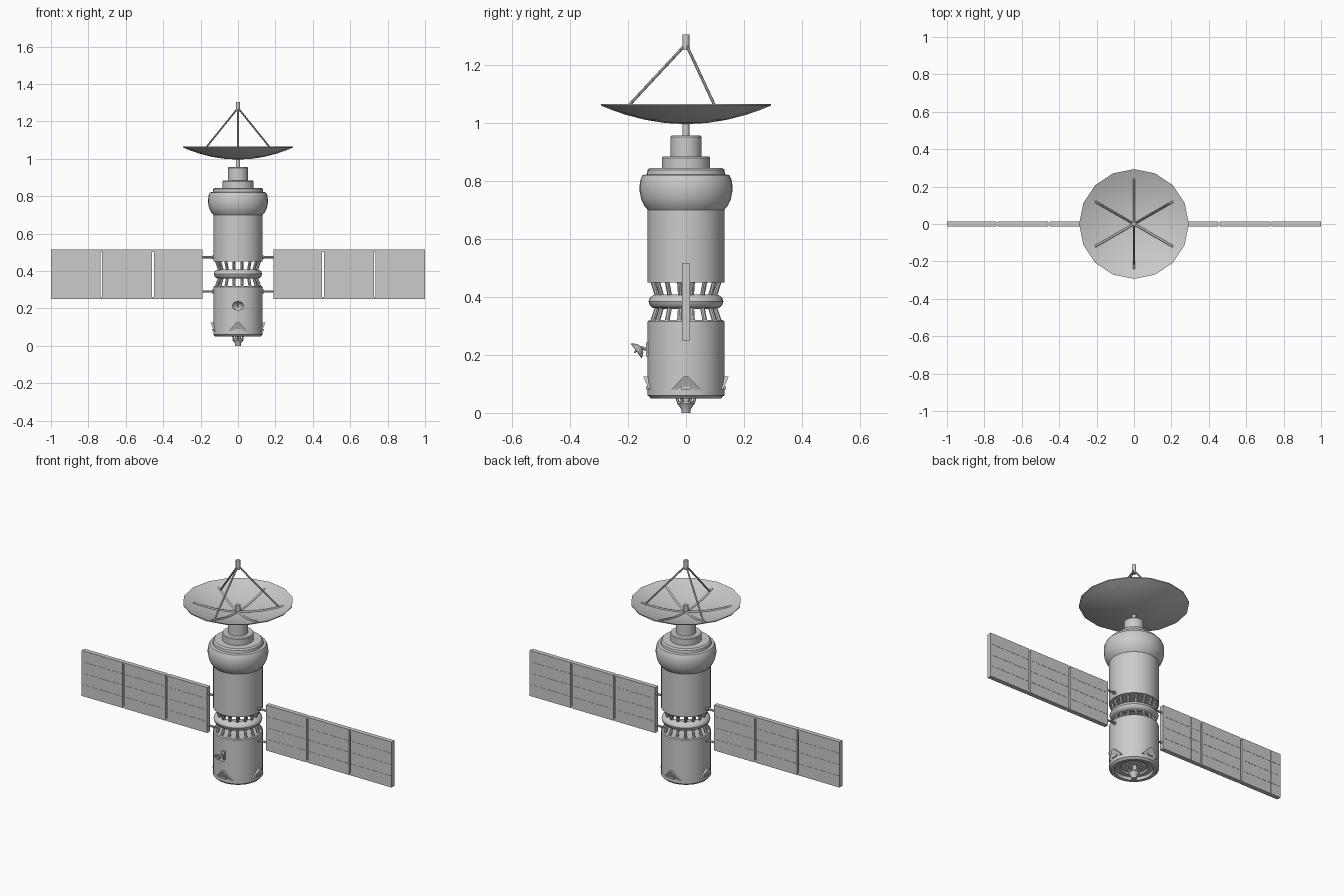
import bpy, bmesh
from math import sin, cos, pi, radians
from mathutils import Vector, Matrix

if "Cube" in bpy.data.objects:
    bpy.data.objects.remove(bpy.data.objects["Cube"])


def finish(name, bm, smooth=True):
    bmesh.ops.recalc_face_normals(bm, faces=bm.faces)
    me = bpy.data.meshes.new(name)
    bm.to_mesh(me)
    bm.free()
    ob = bpy.data.objects.new(name, me)
    bpy.context.collection.objects.link(ob)
    if smooth:
        bpy.ops.object.select_all(action='DESELECT')
        ob.select_set(True)
        bpy.context.view_layer.objects.active = ob
        bpy.ops.object.shade_smooth_by_angle(angle=radians(32))
    return ob


def lathe(name, profile, n=32, closed=False, matrix=None):
    """Turn (radius, z) points around the z axis."""
    bm = bmesh.new()
    rings = []
    for r, z in profile:
        if r == 0:
            rings.append([bm.verts.new((0, 0, z))] * n)
        else:
            rings.append([bm.verts.new((r * cos(2 * pi * i / n), r * sin(2 * pi * i / n), z))
                          for i in range(n)])
    pairs = list(zip(rings, rings[1:]))
    if closed:
        pairs.append((rings[-1], rings[0]))
    for a, b in pairs:
        for i in range(n):
            j = (i + 1) % n
            quad = list(dict.fromkeys((a[i], a[j], b[j], b[i])))
            if len(quad) > 2:
                bm.faces.new(quad)
    if matrix:
        bm.transform(matrix)
    return finish(name, bm)


def rods(name, segments, r, n=8):
    bm = bmesh.new()
    for a, b in segments:
        a, b = Vector(a), Vector(b)
        d = b - a
        m = Matrix.Translation((a + b) / 2) @ d.to_track_quat('Z', 'Y').to_matrix().to_4x4()
        bmesh.ops.create_cone(bm, cap_ends=True, segments=n, radius1=r, radius2=r,
                              depth=d.length, matrix=m)
    return finish(name, bm)


def boxes(name, items):
    """Each item is (x0, x1, y0, y1, z0, z1)."""
    bm = bmesh.new()
    for x0, x1, y0, y1, z0, z1 in items:
        m = (Matrix.Translation(((x0 + x1) / 2, (y0 + y1) / 2, (z0 + z1) / 2))
             @ Matrix.Diagonal((x1 - x0, y1 - y0, z1 - z0, 1)))
        bmesh.ops.create_cube(bm, size=1, matrix=m)
    return finish(name, bm, False)


def polar(r, deg, z):
    return (r * cos(radians(deg)), r * sin(radians(deg)), z)


# Main hull: lower module with recessed base, upper module with bulged head
lathe("lower_hull", [(0, .075), (.07, .075), (.075, .066), (.098, .066), (.103, .05), (.122, .05),
                     (.128, .058), (.132, .06), (.132, .315), (.127, .32), (0, .32)])
lathe("upper_hull", [(0, .45), (.132, .45), (.132, .70), (.145, .716), (.155, .738), (.16, .765),
                     (.16, .785), (.157, .805), (.15, .82), (.135, .823), (.133, .838),
                     (.125, .845), (0, .845)])
lathe("head_collar", [(0, .84), (.083, .84), (.083, .88), (.079, .885), (0, .885)])
lathe("head_cap", [(0, .88), (.053, .88), (.053, .952), (.049, .957), (0, .957)])
lathe("dish_stem", [(0, .95), (.012, .95), (.012, 1.003), (0, 1.003)], 12)

# Open truss waist with a rounded ring between the modules
lathe("waist_ring", [(.100 + .029 * cos(t * pi / 6), .384 + .025 * sin(t * pi / 6))
                     for t in range(12)], closed=True)
truss = []
for i in range(16):
    a = (i + .5) * 22.5
    truss.append((polar(.118, a, .455), polar(.099, a, .398)))
    truss.append((polar(.118, a, .315), polar(.099, a, .370)))
rods("waist_truss", truss, .008)

# Main dish
def dish_z(r):
    return 1.0 + .064 * (r / .293) ** 2


radii = [0, .07, .14, .21, .26, .293]
lathe("main_dish", [(r, dish_z(r) - .004) for r in radii]
      + [(r, dish_z(r) + .001) for r in reversed(radii)], 16)

# Curved ribs lying in the dish
ribs = bpy.data.curves.new("dish_ribs", 'CURVE')
ribs.dimensions = '3D'
ribs.bevel_depth = .006
ribs.bevel_resolution = 1
ribs.use_fill_caps = True
for k in range(6):
    sp = ribs.splines.new('POLY')
    sp.points.add(6)
    for i, p in enumerate(sp.points):
        r = .01 + .23 * i / 6
        p.co = (*polar(r, 30 + 60 * k, dish_z(r) + .003), 1)
bpy.context.collection.objects.link(bpy.data.objects.new("dish_ribs", ribs))

# Feed tripod
rods("feed_struts", [((0, 0, 1.272), polar(.22, a, dish_z(.22))) for a in (30, 150, 270)], .005)
rods("feed_head", [((0, 0, 1.252), (0, 0, 1.305))], .012, 12)
rods("dish_centre_post", [((0, 0, .998), (0, 0, 1.045))], .012, 12)

# Docking probe under the base
lathe("probe_tip", [(0, .04), (.027, .04), (.03, .032), (.016, .012), (.015, 0), (0, 0)], 12)
rods("probe_core", [((0, 0, .03), (0, 0, .08))], .016, 12)
rods("probe_legs", [(polar(.04, 60 * k + 30, .078), polar(.025, 60 * k + 30, .032))
                    for k in range(6)], .005, 6)

# Triangular thruster fairings around the base
bm = bmesh.new()
nozzles = bmesh.new()
for k in range(4):
    rot = Matrix.Rotation(k * pi / 2, 4, 'Z')
    inner = [bm.verts.new(rot @ Vector(p)) for p in
             ((.115, -.052, .08), (.115, .052, .08), (.115, .008, .125), (.115, -.008, .125))]
    outer = [bm.verts.new(rot @ Vector(p)) for p in
             ((.128, -.052, .08), (.128, .052, .08), (.147, .008, .125), (.147, -.008, .125))]
    bm.faces.new(inner)
    bm.faces.new(outer)
    for i in range(4):
        j = (i + 1) % 4
        bm.faces.new((inner[i], inner[j], outer[j], outer[i]))
    m = rot @ Matrix.Translation((.13, 0, .086)) @ Matrix.Diagonal((.016, .034, .01, 1))
    bmesh.ops.create_cube(nozzles, size=1, matrix=m)
finish("thruster_fairings", bm, False)
finish("thruster_nozzles", nozzles, False)

# Small front antenna, tilted down
aim = Vector((0, -.8, -.6))
tilt = Matrix.Translation((0, -.155, .226)) @ aim.to_track_quat('Z', 'Y').to_matrix().to_4x4()
lathe("small_dish", [(0, -.003), (.018, .004), (.031, .019), (.031, .021), (.017, .008), (0, .002)],
      16, matrix=tilt)
rods("small_dish_feed", [((0, -.155, .226), (0, -.179, .208))], .003)
rods("small_dish_arm", [((0, -.154, .226), (0, -.142, .22)), ((0, -.146, .22), (0, -.125, .22))], .005)
boxes("small_dish_mount", [(-.01, .01, -.138, -.125, .195, .242)])

# Solar wings: three panels a side, hinge strips and thin cell dividers
for side, s in (("left", -1), ("right", 1)):
    def span(a, b):
        return tuple(sorted((s * a, s * b)))

    panels, hinges, lines = [], [], []
    spans = ((.19, .45), (.46, .726), (.736, 1.0))
    for a, b in spans:
        panels.append((*span(a, b), -.013, .013, .25, .515))
        for k in range(1, 4):
            z = .25 + .265 * k / 4
            lines.append((*span(a + .008, b - .008), -.0142, .0142, z - .0015, z + .0015))
        x = a + (b - a) * .75
        lines.append((*span(x - .0015, x + .0015), -.0142, .0142, .252, .513))
    for x in (.45, .726):
        for z in (.25, .503):
            hinges.append((*span(x - .005, x + .015), -.009, .009, z, z + .012))
    boxes(side + "_solar_panels", panels)
    boxes(side + "_panel_hinges", hinges)
    boxes(side + "_cell_dividers", lines)
    rods(side + "_wing_arms", [((s * .12, 0, z), (s * .2, 0, z)) for z in (.29, .474)], .006)
    rods(side + "_arm_sockets", [((s * .12, 0, z), (s * .14, 0, z)) for z in (.29, .474)], .01)
